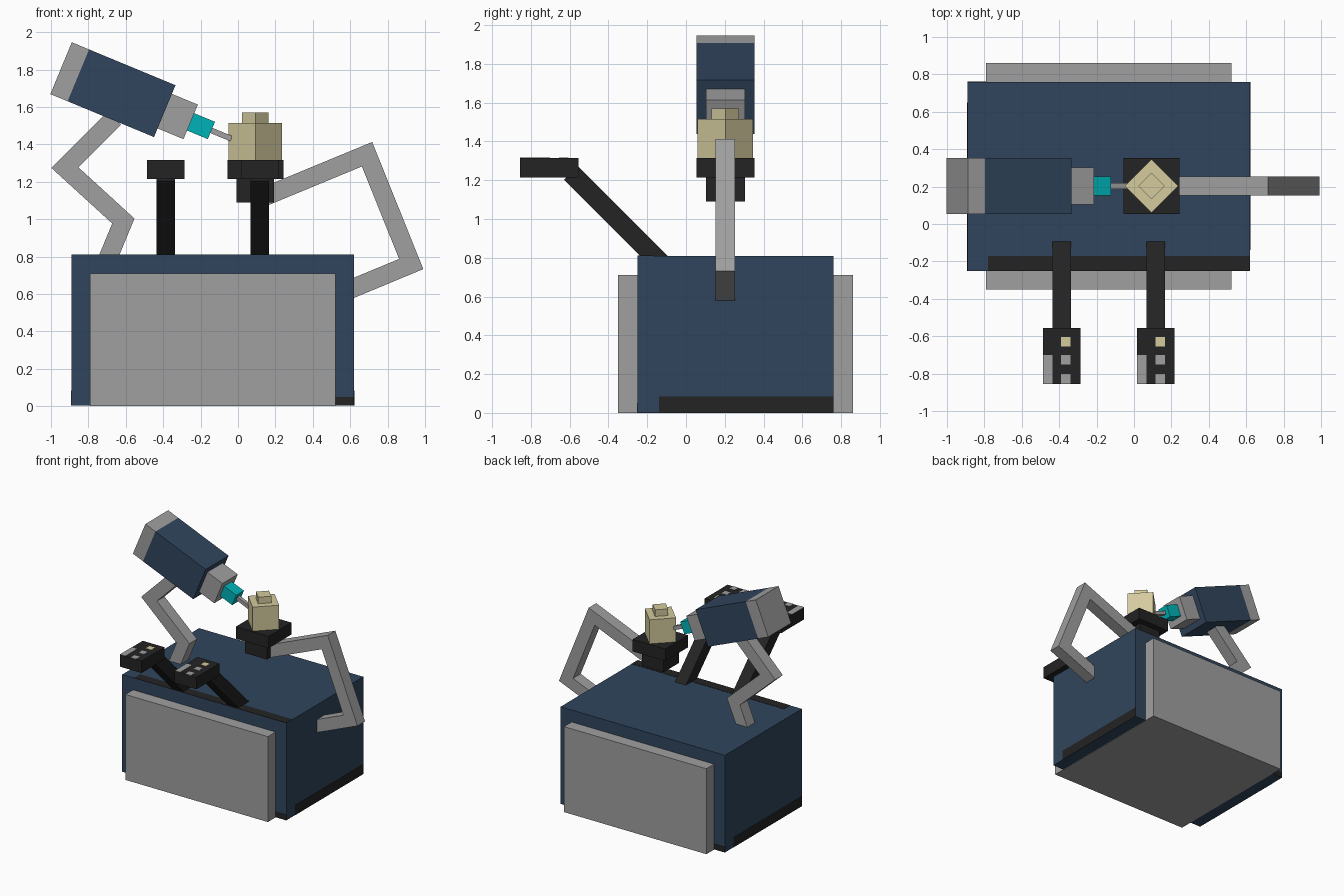
import bpy, bmesh, math
from mathutils import Matrix, Vector

if "Cube" in bpy.data.objects:
    bpy.data.objects.remove(bpy.data.objects["Cube"], do_unlink=True)


def material(name, rgb):
    m = bpy.data.materials.new(name)
    m.use_nodes = True
    m.diffuse_color = (*rgb, 1)
    m.node_tree.nodes["Principled BSDF"].inputs["Base Color"].default_value = (*rgb, 1)
    return m


BLUE = material("navy blue", (0.030, 0.060, 0.110))
GREY = material("mid grey", (0.35, 0.35, 0.35))
BLACK = material("charcoal", (0.017, 0.017, 0.017))
CREAM = material("cream", (0.66, 0.59, 0.34))
TEAL = material("teal", (0.0, 0.45, 0.48))


def add_object(name, bm, mat):
    bmesh.ops.recalc_face_normals(bm, faces=bm.faces)
    mesh = bpy.data.meshes.new(name)
    bm.to_mesh(mesh)
    bm.free()
    mesh.materials.append(mat)
    ob = bpy.data.objects.new(name, mesh)
    bpy.context.collection.objects.link(ob)
    return ob


def box(name, center, size, mat, angle=0, axis='X'):
    bm = bmesh.new()
    bmesh.ops.create_cube(bm, size=1, matrix=Matrix.Translation(center)
                          @ Matrix.Rotation(angle, 4, axis)
                          @ Matrix.Diagonal((*size, 1)))
    return add_object(name, bm, mat)


def span(name, x, y, z, mat):
    """Box given by its ranges along x, y and z."""
    r = (x, y, z)
    return box(name, [(a + b) / 2 for a, b in r], [b - a for a, b in r], mat)


def bent_arm(name, points, width, y, mat):
    """Square bar following a path in the xz plane with mitred elbows."""
    pts = [Vector(p) for p in points]
    left, right = [], []
    for i, p in enumerate(pts):
        dirs = [(pts[j + 1] - pts[j]).normalized()
                for j in (i - 1, i) if 0 <= j < len(pts) - 1]
        normals = [Vector((-d.y, d.x)) for d in dirs]
        n = sum(normals, Vector((0, 0))).normalized()
        n *= width / 2 / n.dot(normals[0])
        left.append(p + n)
        right.append(p - n)
    bm = bmesh.new()
    rows = []
    for a, b in zip(left, right):
        rows.append([bm.verts.new((q.x, y + s * width / 2, q.y))
                     for q, s in ((a, -1), (b, -1), (b, 1), (a, 1))])
    for r, s in zip(rows, rows[1:]):
        for k in range(4):
            m = (k + 1) % 4
            bm.faces.new((r[k], r[m], s[m], s[k]))
    bm.faces.new(rows[0])
    bm.faces.new(rows[-1])
    return add_object(name, bm, mat)


# Main body with the slab that stands out at front and back
span("body", (-0.89, 0.62), (-0.25, 0.76), (0.003, 0.81), BLUE)
span("front_back_panel", (-0.79, 0.52), (-0.35, 0.86), (0, 0.71), GREY)

# Dark trim along the edges of the body
T = 0.002
span("trim_left", (0.62 - T, 0.62 + T), (-0.14, 0.76), (0.003, 0.085), BLACK)
span("trim_right", (-0.89 - T, -0.89 + T), (-0.25, 0.65), (0.003, 0.085), BLACK)
span("trim_front", (0.52, 0.62), (-0.25 - T, -0.25 + T), (0.003, 0.05), BLACK)
span("trim_back", (-0.89, -0.79), (0.76 - T, 0.76 + T), (0.003, 0.05), BLACK)
span("trim_top", (-0.78, 0.62), (-0.25, -0.17), (0.81 - T, 0.81 + T), BLACK)

# Two sloping control arms with pads and buttons
for side, cx in (("right", -0.387), ("left", 0.117)):
    box(f"{side}_control_arm", (cx, -0.325, 0.97), (0.10, 0.10, 0.76), BLACK,
        math.radians(45))
    span(f"{side}_control_pad", (cx - 0.1, cx + 0.1), (-0.855, -0.555),
         (1.215, 1.315), BLACK)
    top = (1.313, 1.317)
    bx = (cx - 0.002, cx + 0.048)
    span(f"{side}_button_cream", bx, (-0.655, -0.605), top, CREAM)
    span(f"{side}_button_middle", bx, (-0.75, -0.70), top, GREY)
    span(f"{side}_button_front", bx, (-0.855, -0.803), top, GREY)
    span(f"{side}_pad_edge", (cx - 0.1, cx - 0.05), (-0.855, -0.70), top, GREY)

# Bent arms
Y = 0.203
bent_arm("tool_arm", [(-0.725, 0.72), (-0.613, 0.99), (-0.925, 1.275),
                      (-0.66, 1.54)], 0.10, Y, GREY)
bent_arm("holder_arm", [(0.10, 1.103), (0.69, 1.347), (0.926, 0.76),
                        (0.56, 0.608)], 0.10, Y, GREY)

# Holder and the cream workpiece turned by 45 degrees
CX = 0.093
box("holder_base", (CX, Y, 1.155), (0.20, 0.20, 0.13), BLACK)
box("holder_plate", (CX, Y, 1.265), (0.30, 0.30, 0.10), BLACK)
box("workpiece", (CX, Y, 1.415), (0.203, 0.203, 0.20), CREAM, math.radians(45), 'Z')
box("workpiece_knob", (CX, Y, 1.54), (0.10, 0.10, 0.06), CREAM, math.radians(45), 'Z')

# Drill: blocks strung along one tilted axis
TILT = math.radians(22.5)
axis = Vector((math.cos(TILT), 0, -math.sin(TILT)))
start = Vector((-0.946, Y, 1.807))
for name, a, b, w, mat in (("drill_cap", 0, 0.10, 0.30, GREY),
                           ("drill_housing", 0.10, 0.60, 0.30, BLUE),
                           ("drill_nose", 0.60, 0.75, 0.20, GREY),
                           ("drill_chuck", 0.75, 0.87, 0.10, TEAL),
                           ("drill_bit", 0.87, 0.985, 0.03, GREY)):
    box(name, start + axis * (a + b) / 2, (b - a, w, w), mat, TILT, 'Y')
